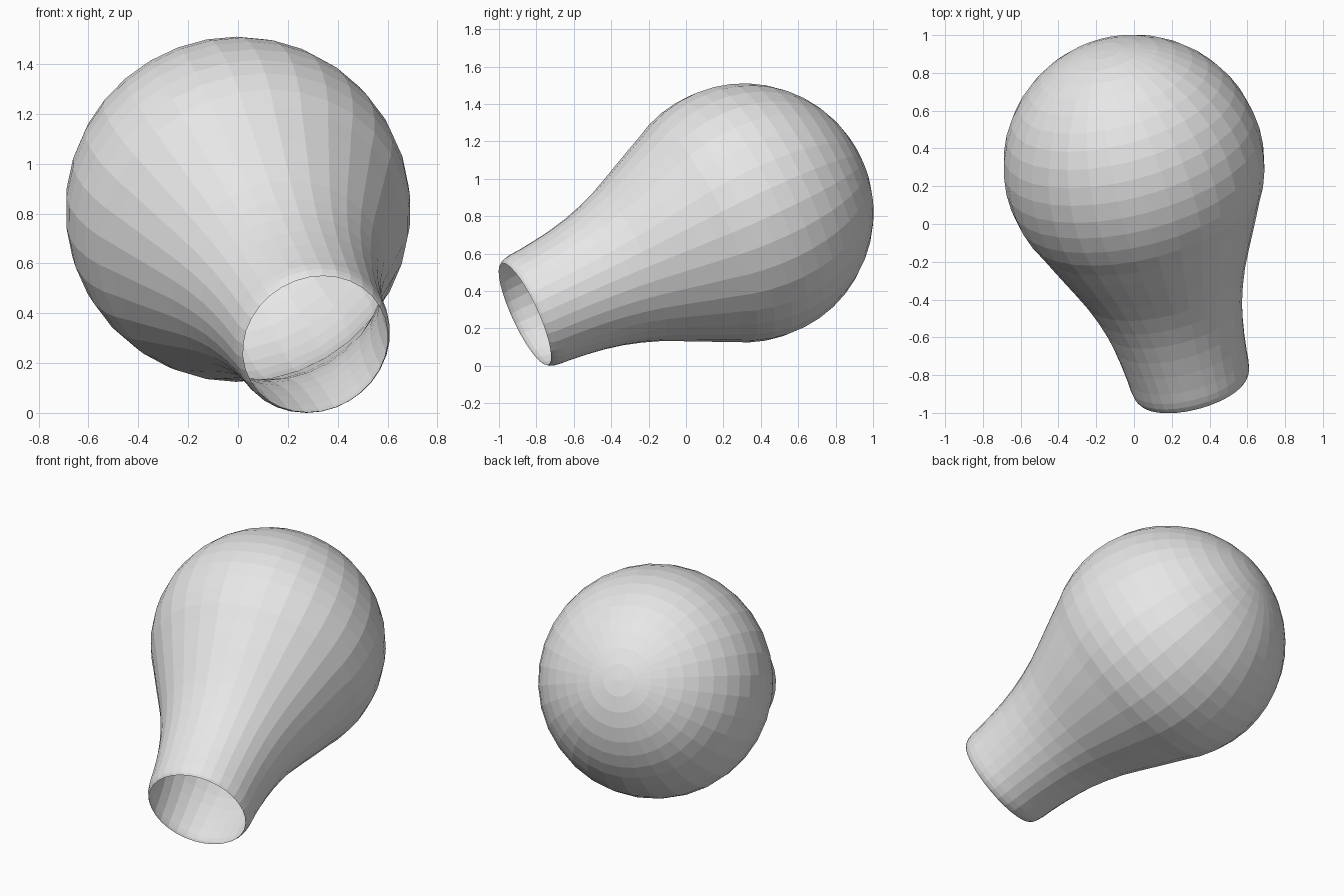
import bpy, bmesh, math
from mathutils import Vector

if "Cube" in bpy.data.objects:
    bpy.data.objects.remove(bpy.data.objects["Cube"])

SIDES = 32
CENTRE = Vector((0, 0.31, 0.825))        # middle of the round globe
MOUTH = Vector((0.31, -0.86, 0.285))     # middle of the open neck end
R = 0.693

# profile (distance along axis towards the mouth, radius): dome, then neck
profile = []
for i in range(1, 15):
    a = math.radians(i * 8)
    profile.append((-R * math.cos(a), R * math.sin(a)))
profile += [(0.34, 0.603), (0.42, 0.567), (0.50, 0.53), (0.60, 0.483), (0.70, 0.438),
            (0.80, 0.402), (0.90, 0.373), (1.00, 0.352), (1.10, 0.337),
            (1.20, 0.326), (1.26, 0.322), (1.295, 0.316), (1.315, 0.308), (1.327, 0.299)]

# lathe the open bulb shell
bm = bmesh.new()
pole = bm.verts.new((0, 0, -R))
rings = []
for t, r in profile:
    rings.append([bm.verts.new((r * math.cos(2 * math.pi * k / SIDES),
                                r * math.sin(2 * math.pi * k / SIDES), t))
                  for k in range(SIDES)])
for k in range(SIDES):
    n = (k + 1) % SIDES
    bm.faces.new((pole, rings[0][n], rings[0][k]))
    for a, b in zip(rings, rings[1:]):
        bm.faces.new((a[k], a[n], b[n], b[k]))

# tilt the axis towards the mouth
axis = (MOUTH - CENTRE).normalized()
rot = axis.to_track_quat('Z', 'Y')
for v in bm.verts:
    v.co = rot @ v.co + CENTRE

# stand exactly on the ground
low = min(v.co.z for v in bm.verts)
for v in bm.verts:
    v.co.z -= low

mesh = bpy.data.meshes.new("bulb_glass")
bm.to_mesh(mesh)
bm.free()
bulb = bpy.data.objects.new("bulb_glass", mesh)
bpy.context.collection.objects.link(bulb)

grey = bpy.data.materials.new("light_grey")
grey.diffuse_color = (0.8, 0.8, 0.8, 1)
grey.use_nodes = True
grey.node_tree.nodes["Principled BSDF"].inputs["Base Color"].default_value = grey.diffuse_color
mesh.materials.append(grey)
